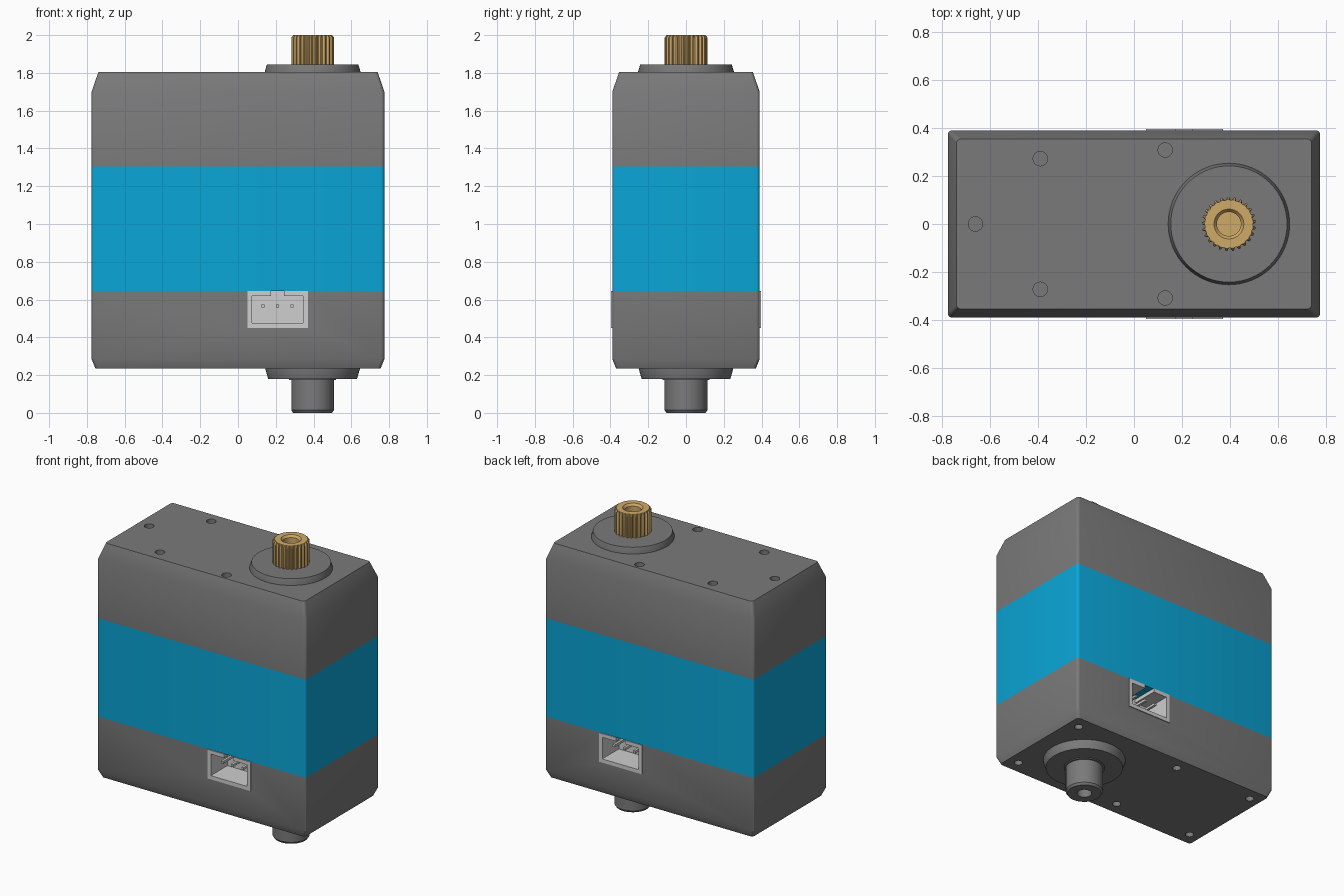
import bpy
import bmesh
from math import cos, sin, pi
from mathutils import Vector

cube = bpy.data.objects.get("Cube")
if cube:
    bpy.data.objects.remove(cube, do_unlink=True)


def material(name, rgb):
    m = bpy.data.materials.new(name)
    m.use_nodes = True
    m.diffuse_color = (*rgb, 1)
    m.node_tree.nodes["Principled BSDF"].inputs["Base Color"].default_value = (*rgb, 1)
    return m


GRAY = material("case gray", (0.195, 0.195, 0.195))
BLUE = material("band blue", (0.003, 0.38, 0.68))
GOLD = material("brass", (0.62, 0.40, 0.14))
PALE = material("connector light gray", (0.62, 0.62, 0.62))

HALF_X, HALF_Y = 0.775, 0.39
SHAFT_X = 0.395


def finish(name, bm, mat):
    bmesh.ops.recalc_face_normals(bm, faces=bm.faces)
    mesh = bpy.data.meshes.new(name)
    bm.to_mesh(mesh)
    bm.free()
    if mat:
        mesh.materials.append(mat)
    obj = bpy.data.objects.new(name, mesh)
    bpy.context.collection.objects.link(obj)
    return obj


def loft(name, rings, mat):
    """Skin a stack of equal-length rings and cap both ends."""
    bm = bmesh.new()
    loops = [[bm.verts.new(p) for p in ring] for ring in rings]
    n = len(loops[0])
    for a, b in zip(loops, loops[1:]):
        for i in range(n):
            j = (i + 1) % n
            bm.faces.new((a[i], a[j], b[j], b[i]))
    bm.faces.new(loops[0])
    bm.faces.new(loops[-1])
    return finish(name, bm, mat)


def rounded_rect(z, inset, radius=0.018, steps=4):
    pts = []
    for q, (sx, sy) in enumerate([(1, 1), (-1, 1), (-1, -1), (1, -1)]):
        for k in range(steps + 1):
            a = (q + k / steps) * pi / 2
            pts.append(Vector((sx * (HALF_X - inset - radius) + radius * cos(a),
                               sy * (HALF_Y - inset - radius) + radius * sin(a), z)))
    return pts


def circle(r, z, x=SHAFT_X, y=0, n=64):
    return [Vector((x + r * cos(2 * pi * k / n), y + r * sin(2 * pi * k / n), z))
            for k in range(n)]


def spline_ring(root, tip, z, teeth=25):
    pts = []
    for k in range(teeth * 4):
        r = tip if k % 4 in (1, 2) else root
        a = 2 * pi * k / (teeth * 4)
        pts.append(Vector((SHAFT_X + r * cos(a), r * sin(a), z)))
    return pts


def add_box(bm, lo, hi):
    made = bmesh.ops.create_cube(bm, size=1)["verts"]
    for v in made:
        v.co = Vector([lo[i] + (v.co[i] + 0.5) * (hi[i] - lo[i]) for i in range(3)])


def boxes(name, spans, mat=None):
    bm = bmesh.new()
    for lo, hi in spans:
        add_box(bm, lo, hi)
    return finish(name, bm, mat)


def cut(obj, cutter):
    """Subtract the cutter, bake the result and remove the cutter."""
    mod = obj.modifiers.new("cut", "BOOLEAN")
    mod.operation, mod.solver, mod.object = "DIFFERENCE", "EXACT", cutter
    cutter.hide_render = True
    bpy.context.view_layer.update()
    deps = bpy.context.evaluated_depsgraph_get()
    mesh = bpy.data.meshes.new_from_object(obj.evaluated_get(deps))
    obj.modifiers.clear()
    obj.data = mesh
    bpy.data.objects.remove(cutter, do_unlink=True)


def drill(obj, spots, z0, z1, r=0.03):
    for x, y in spots:
        cut(obj, loft("hole_cutter", [circle(r, z0, x, y, 24), circle(r, z1, x, y, 24)], None))


def y_span(side, near, far):
    """Depth range on the front (-1) or back (+1) side."""
    return sorted((side * near, side * far))


# Case in three stacked sections
lower = loft("lower_case", [rounded_rect(0.235, 0.02), rounded_rect(0.285, 0),
                            rounded_rect(0.645, 0)], GRAY)
band = loft("middle_band", [rounded_rect(0.645, 0), rounded_rect(1.305, 0)], BLUE)
upper = loft("upper_case", [rounded_rect(1.305, 0), rounded_rect(1.70, 0),
                            rounded_rect(1.805, 0.036)], GRAY)

# Screw holes
drill(upper, [(-0.66, 0)] + [(x, s * y) for x, y in ((-0.39, 0.272), (0.13, 0.308))
                             for s in (-1, 1)], 1.75, 1.85)
drill(lower, [(x, s * 0.285) for x in (-0.68, -0.1, 0.68) for s in (-1, 1)], 0.2, 0.28, 0.026)

# Sockets on front and back, each with a keyed cavity and three pins
for side, label in ((-1, "front"), (1, "back")):
    a, b = y_span(side, 0.18, 0.5)
    cut(lower, boxes("pocket_cutter", [((0.05, a, 0.45), (0.37, b, 0.70))]))
    a, b = y_span(side, 0.18, 0.396)
    shell = boxes(label + "_connector_housing", [((0.05, a, 0.45), (0.37, b, 0.645))], PALE)
    a, b = y_span(side, 0.22, 0.5)
    cut(shell, boxes("cavity_cutter", [((0.075, a, 0.475), (0.345, b, 0.62))]))
    cut(shell, boxes("key_cutter", [((0.175, a, 0.60), (0.243, b, 0.70))]))
    a, b = y_span(side, 0.21, 0.36)
    boxes(label + "_connector_pins", [((x - 0.008, a, 0.557), (x + 0.008, b, 0.573))
                                      for x in (0.132, 0.208, 0.285)], PALE)

# Bearing flanges
top_flange = loft("top_flange", [circle(0.253, 1.80), circle(0.253, 1.808),
                                 circle(0.242, 1.845)], GRAY)
bottom_flange = loft("bottom_flange", [circle(0.25, 0.24), circle(0.25, 0.232),
                                       circle(0.235, 0.18), circle(0.125, 0.18),
                                       circle(0.125, 0.174)], GRAY)

# Splined output shaft with a countersunk bore
output = loft("output_spline", [spline_ring(0.1, 0.113, 1.84), spline_ring(0.1, 0.113, 1.988),
                                spline_ring(0.1, 0.102, 2.0), spline_ring(0.062, 0.062, 2.0),
                                spline_ring(0.05, 0.05, 1.985), spline_ring(0.05, 0.05, 1.88)],
              GOLD)

# Plain idler shaft underneath with a blind bore
idler = loft("idler_shaft", [circle(0.113, 0.18), circle(0.113, 0.014), circle(0.103, 0),
                             circle(0.045, 0), circle(0.045, 0.09)], GRAY)

# Smooth rounded surfaces, keep hard edges
bpy.ops.object.select_all(action="DESELECT")
for obj in (lower, band, upper, top_flange, bottom_flange, output, idler):
    obj.select_set(True)
    bpy.context.view_layer.objects.active = obj
bpy.ops.object.shade_smooth_by_angle(angle=pi / 7)
